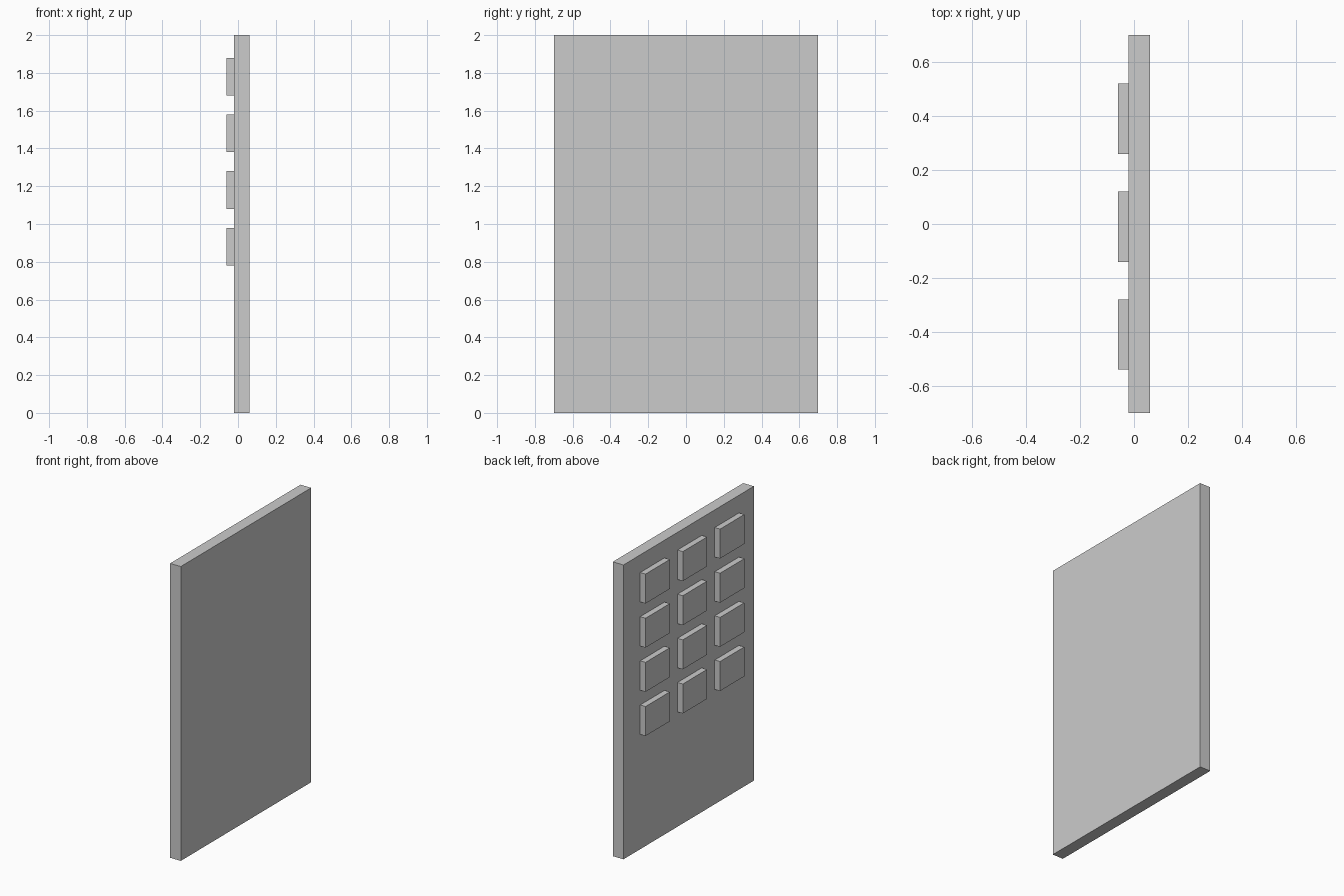
import bpy

if "Cube" in bpy.data.objects:
    bpy.data.objects.remove(bpy.data.objects["Cube"])


def box(name, lo, hi):
    """Add a box spanning the two corner points."""
    centre = [(a + b) / 2 for a, b in zip(lo, hi)]
    size = [b - a for a, b in zip(lo, hi)]
    bpy.ops.mesh.primitive_cube_add(size=1, location=centre)
    obj = bpy.context.object
    obj.name = name
    obj.scale = size
    bpy.ops.object.transform_apply(location=False, rotation=False, scale=True)
    return obj


# Upright slab
box("panel", (-0.02, -0.70, 0.0), (0.06, 0.70, 2.0))

# Raised keys on the left face: 4 rows of 3
KEY_W, KEY_H = 0.26, 0.20
for row in range(4):
    for col in range(3):
        y = -0.54 + 0.40 * col
        z = 0.78 + 0.30 * row
        box(f"key_{row + 1}_{col + 1}",
            (-0.06, y, z), (-0.02, y + KEY_W, z + KEY_H))
